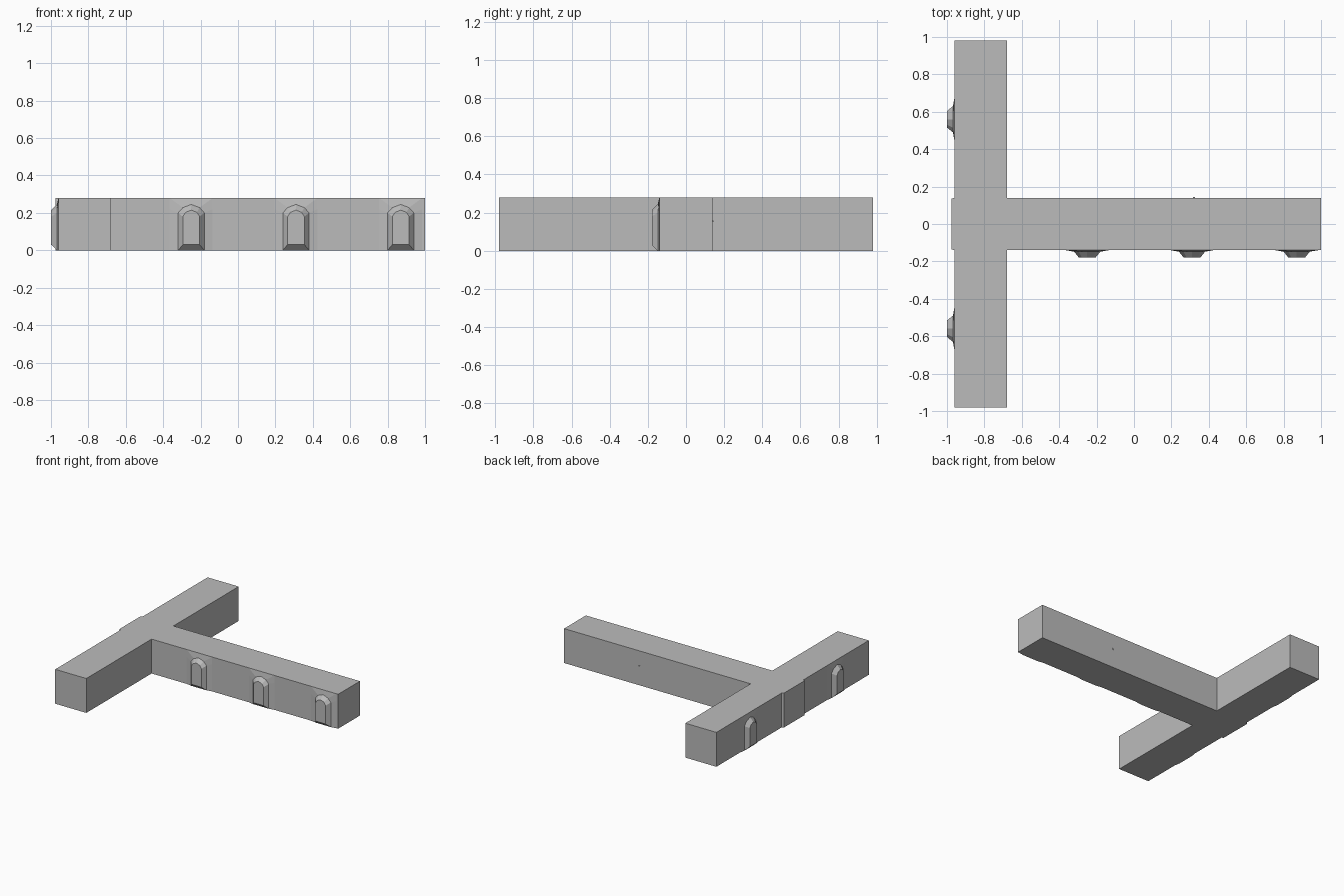
import bpy
import bmesh
import math
from mathutils import Matrix

if "Cube" in bpy.data.objects:
    bpy.data.objects.remove(bpy.data.objects["Cube"])

grey = bpy.data.materials.new("stone grey")
grey.diffuse_color = (0.5, 0.5, 0.5, 1)
grey.use_nodes = True
grey.node_tree.nodes["Principled BSDF"].inputs["Base Color"].default_value = grey.diffuse_color


def finish(name, bm):
    bmesh.ops.recalc_face_normals(bm, faces=bm.faces[:])
    mesh = bpy.data.meshes.new(name)
    bm.to_mesh(mesh)
    bm.free()
    mesh.materials.append(grey)
    obj = bpy.data.objects.new(name, mesh)
    bpy.context.collection.objects.link(obj)
    return obj


# T-shaped wall block, with the stem standing slightly proud of the crossbar
half = [(1.0, 0.14), (-0.68, 0.14), (-0.68, 0.98),
        (-0.96, 0.98), (-0.96, 0.14), (-0.975, 0.135)]
outline = half + [(x, -y) for x, y in reversed(half)]
bm = bmesh.new()
base = bm.faces.new([bm.verts.new((x, y, 0)) for x, y in outline])
top = bmesh.ops.extrude_face_region(bm, geom=[base], use_keep_orig=True)
bmesh.ops.translate(bm, vec=(0, 0, 0.28),
                    verts=[v for v in top["geom"] if isinstance(v, bmesh.types.BMVert)])
finish("wall_block", bm)


def arch_relief(name, location, angle):
    # Left half of each ring: (depth, points); the last point is on the centre line
    rings = [
        (0.0, [(-0.115, 0), (-0.115, 0.22), (-0.115, 0.28), (0, 0.28)]),
        (0.008, [(-0.07, 0), (-0.07, 0.2), (-0.045, 0.228), (0, 0.245)]),
        (0.039, [(-0.045, 0.03), (-0.045, 0.18), (-0.03, 0.203), (0, 0.215)]),
    ]
    bm = bmesh.new()
    loops = []
    for depth, pts in rings:
        full = pts + [(-u, z) for u, z in reversed(pts[:-1])]
        loops.append([bm.verts.new((u, -depth, z)) for u, z in full])
    for a, b in zip(loops, loops[1:]):
        n = len(a)
        for i in range(n):
            j = (i + 1) % n
            bm.faces.new((a[i], a[j], b[j], b[i]))
    bm.faces.new(loops[-1])
    bm.faces.new(loops[0])
    bm.transform(Matrix.Translation(location) @ Matrix.Rotation(angle, 4, 'Z'))
    finish(name, bm)


# Arched reliefs along the front of the stem
for i, x in enumerate((-0.25, 0.31, 0.87)):
    arch_relief(f"front_arch_{i + 1}", (x, -0.14, 0), 0)

# Arched reliefs on the outer side of the crossbar
for i, y in enumerate((-0.56, 0.56)):
    arch_relief(f"side_arch_{i + 1}", (-0.96, y, 0), -math.pi / 2)

# Tiny nub on the back of the stem
bm = bmesh.new()
bmesh.ops.create_cube(bm, size=0.01, matrix=Matrix.Translation((0.32, 0.14, 0.155)))
finish("back_nub", bm)
